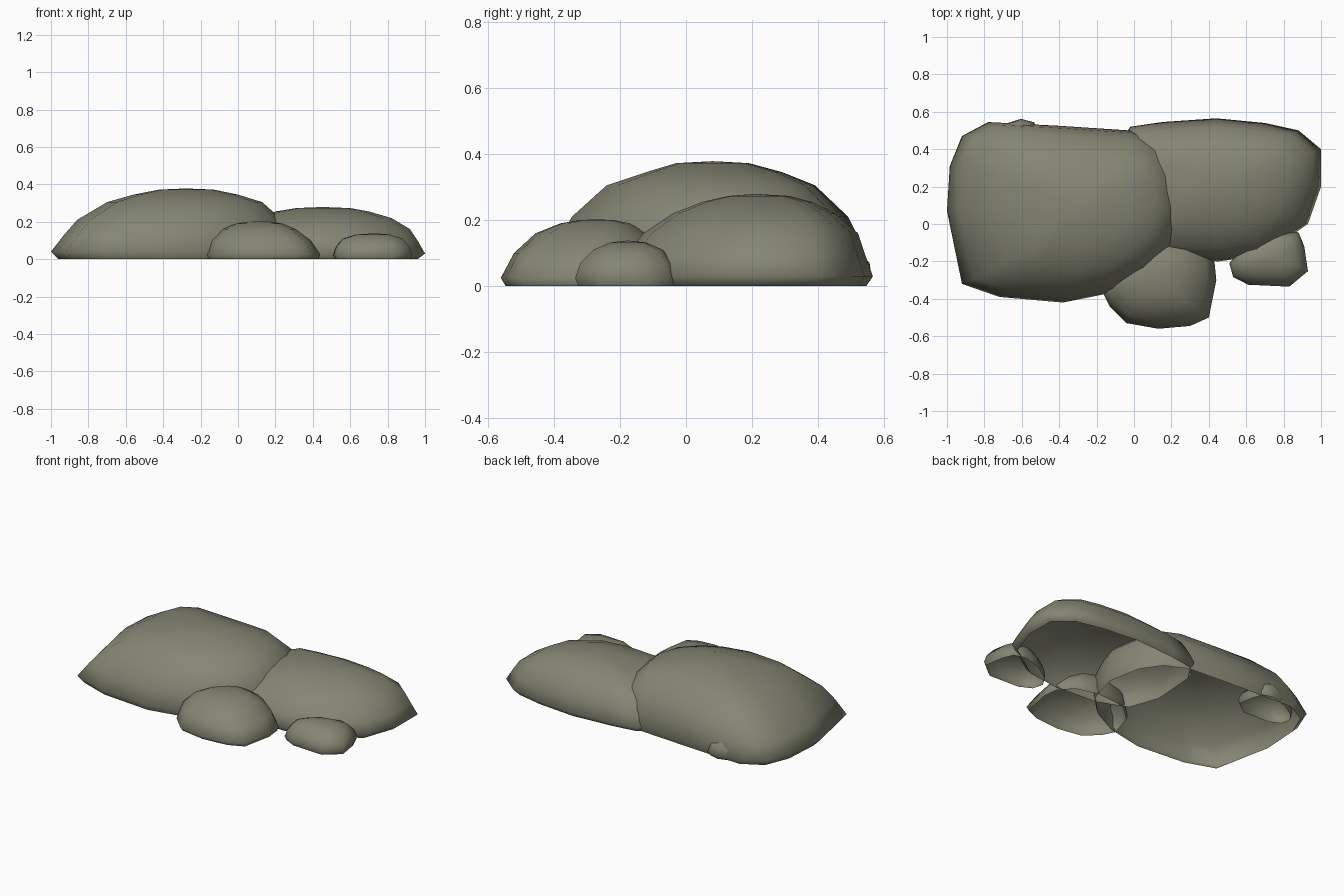
import bpy

stone = bpy.data.materials.new("grey_green_stone")
stone.diffuse_color = (0.235, 0.237, 0.172, 1)


def rock(name, outline, rings, peak):
    """Open-bottomed boulder: the outline is fitted to the extents of each ring
    (z, x min, x max, y min, y max) and closed by a fan at the peak."""
    xs, ys = [p[0] for p in outline], [p[1] for p in outline]
    ax, bx, ay, by = min(xs), max(xs), min(ys), max(ys)
    n = len(outline)
    verts, faces = [], []
    for z, x0, x1, y0, y1 in rings:
        for x, y in outline:
            verts.append((x0 + (x - ax) / (bx - ax) * (x1 - x0),
                          y0 + (y - ay) / (by - ay) * (y1 - y0), z))
    verts.append(peak)
    for r in range(len(rings) - 1):
        for i in range(n):
            j = (i + 1) % n
            a, b = r * n, (r + 1) * n
            faces.append((a + i, a + j, b + j, b + i))
    last = (len(rings) - 1) * n
    for i in range(n):
        faces.append((last + i, last + (i + 1) % n, len(verts) - 1))
    mesh = bpy.data.meshes.new(name)
    mesh.from_pydata(verts, [], faces)
    mesh.materials.append(stone)
    mesh.shade_smooth()
    obj = bpy.data.objects.new(name, mesh)
    bpy.context.collection.objects.link(obj)
    return obj


# Large rock on the left (outlines run anticlockwise seen from above)
rock("large_rock",
     [(0.26, 0.08), (0.22, 0.3), (0.13, 0.43), (-0.02, 0.5), (-0.4, 0.525),
      (-0.78, 0.545), (-0.92, 0.47), (-0.985, 0.31), (-1, 0.07), (-0.92, -0.32),
      (-0.72, -0.39), (-0.38, -0.42), (-0.13, -0.37), (0.05, -0.28), (0.2, -0.13)],
     [(0, -0.96, 0.25, -0.4, 0.53), (0.04, -1, 0.26, -0.42, 0.545),
      (0.13, -0.93, 0.255, -0.39, 0.53), (0.21, -0.86, 0.235, -0.345, 0.49),
      (0.305, -0.7, 0.13, -0.24, 0.39), (0.345, -0.56, 0.0, -0.12, 0.29),
      (0.372, -0.42, -0.13, -0.03, 0.19)],
     (-0.28, 0.08, 0.378))

# Medium rock on the right
rock("medium_rock",
     [(1, 0.2), (1, 0.4), (0.88, 0.5), (0.7, 0.54), (0.44, 0.565), (0.15, 0.545),
      (-0.02, 0.52), (-0.1, 0.4), (-0.12, 0.1), (-0.05, -0.1), (0.15, -0.18),
      (0.45, -0.2), (0.68, -0.17), (0.93, 0)],
     [(0, -0.1, 0.96, -0.18, 0.545), (0.03, -0.12, 1, -0.2, 0.565),
      (0.1, -0.09, 0.96, -0.175, 0.54), (0.16, -0.04, 0.92, -0.13, 0.52),
      (0.22, 0.08, 0.82, -0.04, 0.45), (0.255, 0.2, 0.7, 0.05, 0.38),
      (0.273, 0.31, 0.6, 0.13, 0.31)],
     (0.45, 0.21, 0.279))

# Small rock in front of the join
rock("front_rock",
     [(0.44, -0.3), (0.43, -0.2), (0.35, -0.11), (0.2, -0.07), (0, -0.09),
      (-0.12, -0.2), (-0.17, -0.36), (-0.13, -0.44), (-0.04, -0.53),
      (0.13, -0.56), (0.3, -0.545), (0.4, -0.5)],
     [(0, -0.16, 0.43, -0.545, -0.08), (0.025, -0.17, 0.44, -0.56, -0.07),
      (0.1, -0.145, 0.39, -0.52, -0.085), (0.16, -0.08, 0.31, -0.455, -0.12),
      (0.19, -0.01, 0.24, -0.38, -0.17), (0.2, 0.05, 0.18, -0.32, -0.22)],
     (0.12, -0.27, 0.202))

# Pebble at the front right
pebble = [(0.93, -0.25), (0.91, -0.12), (0.88, -0.05), (0.8, -0.03), (0.67, -0.07),
          (0.56, -0.14), (0.51, -0.21), (0.53, -0.28), (0.61, -0.32), (0.83, -0.33)]
rock("pebble", pebble,
     [(0, 0.52, 0.92, -0.325, -0.03), (0.025, 0.51, 0.93, -0.335, -0.025),
      (0.07, 0.525, 0.915, -0.32, -0.04), (0.11, 0.56, 0.88, -0.28, -0.07),
      (0.132, 0.63, 0.81, -0.23, -0.12)],
     (0.73, -0.175, 0.138))

# Pebble almost buried in the back of the large rock
rock("back_pebble", pebble,
     [(0, -0.85, -0.5, 0.3, 0.545), (0.025, -0.86, -0.49, 0.29, 0.562),
      (0.07, -0.84, -0.51, 0.3, 0.555), (0.11, -0.8, -0.55, 0.33, 0.52),
      (0.132, -0.74, -0.61, 0.38, 0.47)],
     (-0.675, 0.425, 0.138))
